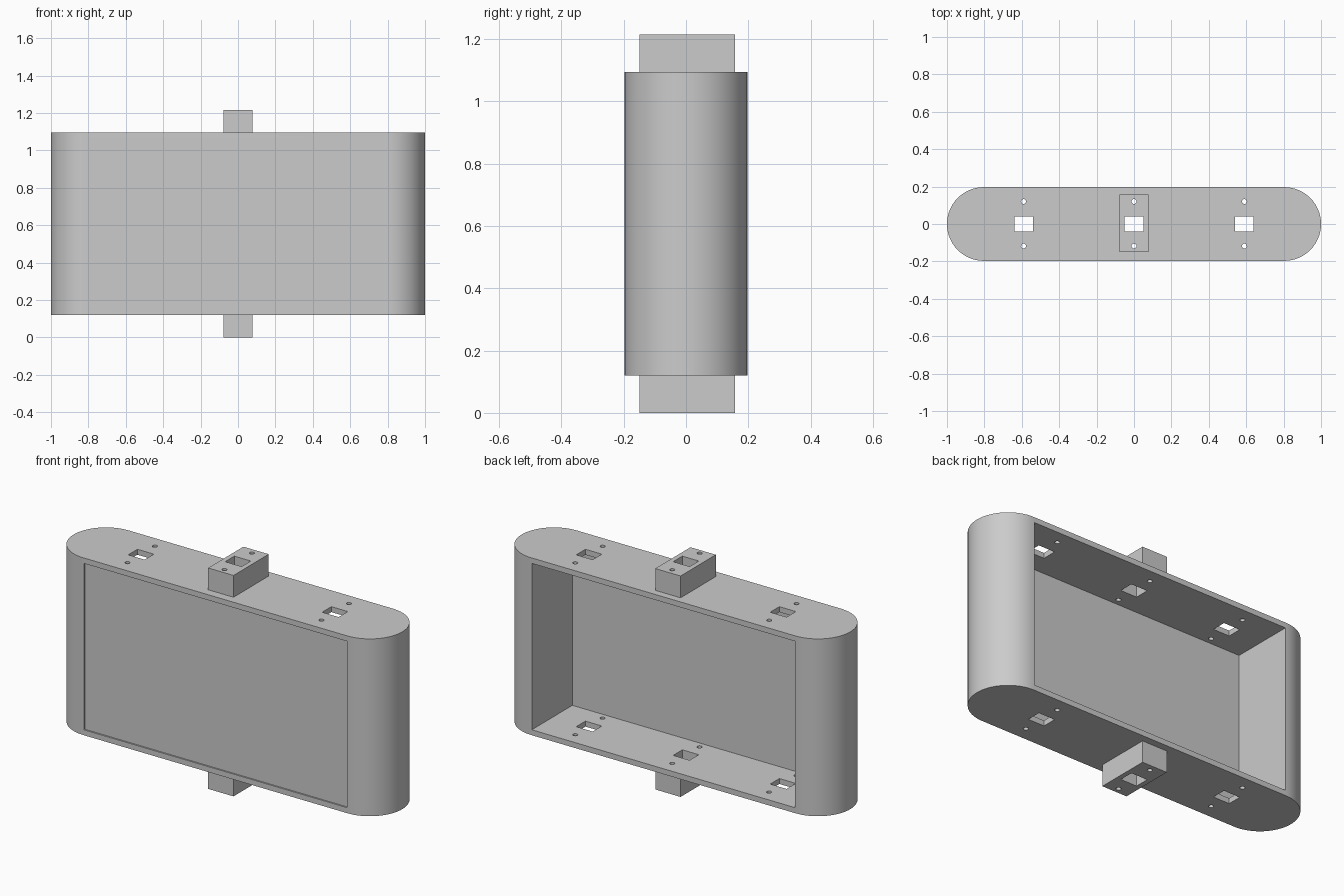
import bpy, bmesh, math
from mathutils import Matrix, Vector

if "Cube" in bpy.data.objects:
    bpy.data.objects.remove(bpy.data.objects["Cube"], do_unlink=True)

GREY = (0.6, 0.6, 0.6, 1.0)
mat = bpy.data.materials.new("plain grey")
mat.use_nodes = True
mat.diffuse_color = GREY
mat.node_tree.nodes["Principled BSDF"].inputs["Base Color"].default_value = GREY

RADIUS, END_X = 0.197, 0.803      # rounded ends
BOTTOM, TOP = 0.12, 1.095         # main housing
HEIGHT = 1.215                    # including both lugs
WALL = 0.03


def add_box(bm, low, high):
    low, high = Vector(low), Vector(high)
    size = Matrix.Diagonal((*(high - low), 1))
    bmesh.ops.create_cube(bm, size=1, matrix=Matrix.Translation((low + high) / 2) @ size)


def make_object(name, bm):
    mesh = bpy.data.meshes.new(name)
    bmesh.ops.recalc_face_normals(bm, faces=bm.faces)
    bm.to_mesh(mesh)
    bm.free()
    mesh.materials.append(mat)
    obj = bpy.data.objects.new(name, mesh)
    bpy.context.collection.objects.link(obj)
    return obj


def box_object(name, low, high):
    bm = bmesh.new()
    add_box(bm, low, high)
    return make_object(name, bm)


def cut(obj, cutters):
    bpy.context.view_layer.objects.active = obj
    for cutter in cutters:
        mod = obj.modifiers.new("cut", "BOOLEAN")
        mod.operation = "DIFFERENCE"
        mod.solver = "EXACT"
        mod.object = cutter
        bpy.ops.object.modifier_apply(modifier=mod.name)


# Housing: a slot-shaped outline pulled straight up
bm = bmesh.new()
outline = []
steps = 32
for side in (1, -1):
    for i in range(steps + 1):
        a = math.pi * (i / steps - 0.5)
        outline.append(bm.verts.new((side * (END_X + RADIUS * math.cos(a)),
                                     side * RADIUS * math.sin(a), BOTTOM)))
base = bm.faces.new(outline)
pulled = bmesh.ops.extrude_face_region(bm, geom=[base])["geom"]
bmesh.ops.translate(bm, vec=(0, 0, TOP - BOTTOM),
                    verts=[v for v in pulled if isinstance(v, bmesh.types.BMVert)])
housing = make_object("housing", bm)

# Lugs above and below the housing
lugs = [box_object(name, (-0.077, -0.149, z0), (0.077, 0.157, z1))
        for name, z0, z1 in (("top_lug", TOP, HEIGHT), ("bottom_lug", 0, BOTTOM))]

# Cutters: open back, shallow front recess, vertical cable and screw holes
low_z, high_z = BOTTOM + WALL, TOP - WALL
cavity = box_object("cavity_cutter", (-0.8, -0.155, low_z), (0.8, 0.3, high_z))
recess = box_object("recess_cutter", (-0.8, -0.3, low_z), (0.8, -RADIUS + 0.008, high_z))
bm = bmesh.new()
for x in (-0.59, 0, 0.59):
    add_box(bm, (x - 0.05, -0.04, -0.1), (x + 0.05, 0.04, HEIGHT + 0.1))
    for y in (-0.118, 0.12):
        bmesh.ops.create_cone(bm, cap_ends=True, segments=20, radius1=0.013, radius2=0.013,
                              depth=HEIGHT + 0.2,
                              matrix=Matrix.Translation((x, y, HEIGHT / 2)))
holes = make_object("hole_cutter", bm)

cut(housing, (cavity, recess, holes))
for lug in lugs:
    cut(lug, (holes,))
for cutter in (cavity, recess, holes):
    bpy.data.objects.remove(cutter, do_unlink=True)

# Smooth curves with crisp edges
bpy.ops.object.select_all(action="DESELECT")
for obj in (housing, *lugs):
    obj.select_set(True)
bpy.context.view_layer.objects.active = housing
bpy.ops.object.shade_smooth_by_angle(angle=math.radians(30))
